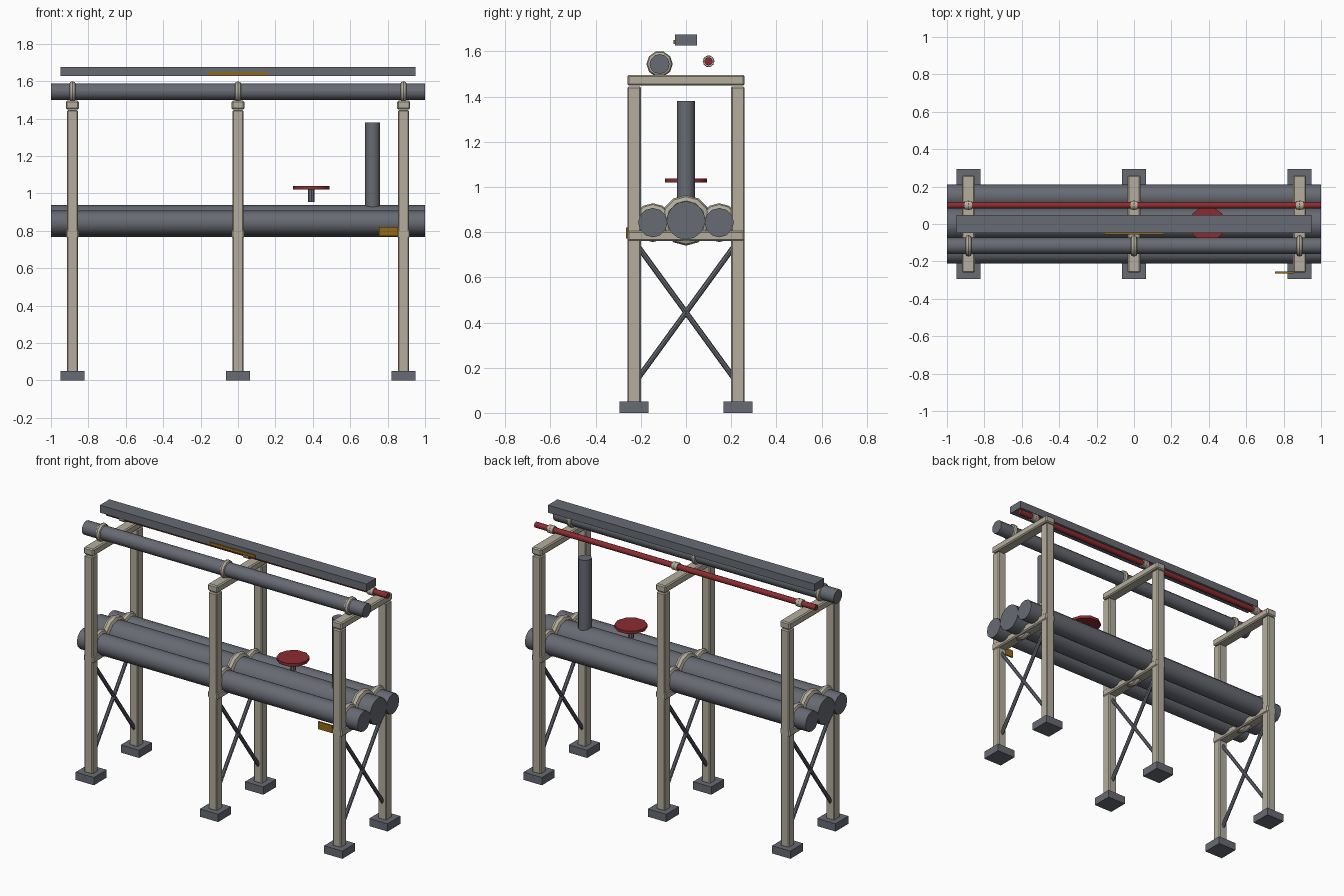
import bpy, bmesh, math
from mathutils import Vector, Matrix

if "Cube" in bpy.data.objects:
    bpy.data.objects.remove(bpy.data.objects["Cube"])


def material(name, rgb):
    m = bpy.data.materials.new(name)
    m.diffuse_color = (*rgb, 1)
    m.use_nodes = True
    m.node_tree.nodes["Principled BSDF"].inputs["Base Color"].default_value = m.diffuse_color
    return m


STEEL = material("dark_steel", (0.135, 0.145, 0.17))
CREAM = material("cream_paint", (0.46, 0.42, 0.34))
RED = material("red_paint", (0.26, 0.025, 0.03))
AMBER = material("amber_label", (0.3, 0.14, 0.008))


def finish(name, bm, mat, smooth=False):
    bmesh.ops.recalc_face_normals(bm, faces=bm.faces)
    me = bpy.data.meshes.new(name)
    bm.to_mesh(me)
    bm.free()
    me.materials.append(mat)
    ob = bpy.data.objects.new(name, me)
    bpy.context.collection.objects.link(ob)
    if smooth:
        bpy.ops.object.select_all(action='DESELECT')
        ob.select_set(True)
        bpy.context.view_layer.objects.active = ob
        bpy.ops.object.shade_smooth_by_angle(angle=math.radians(40))
    return ob


def box(name, centre, size, mat, bevel=0):
    bm = bmesh.new()
    bmesh.ops.create_cube(bm, size=1)
    bmesh.ops.scale(bm, vec=size, verts=bm.verts)
    bmesh.ops.translate(bm, vec=centre, verts=bm.verts)
    ob = finish(name, bm, mat)
    if bevel:
        mod = ob.modifiers.new("bevel", 'BEVEL')
        mod.width, mod.segments = bevel, 1
    return ob


def rod(name, a, b, r, mat, sides=12, smooth=True, spin=0):
    a, b = Vector(a), Vector(b)
    bm = bmesh.new()
    rot = (b - a).to_track_quat('Z', 'Y').to_matrix().to_4x4()
    bmesh.ops.create_cone(bm, cap_ends=True, segments=sides, radius1=r, radius2=r,
                          depth=(b - a).length,
                          matrix=Matrix.Translation((a + b) / 2) @ rot @ Matrix.Rotation(spin, 4, 'Z'))
    return finish(name, bm, mat, smooth)


def collar(name, x, y, z, major, minor, sides=12, tube=8):
    # ring around the x axis
    bm = bmesh.new()
    rings = []
    for i in range(sides):
        a = 2 * math.pi * i / sides
        ring = []
        for j in range(tube):
            t = 2 * math.pi * j / tube
            r = major + minor * math.cos(t)
            ring.append(bm.verts.new((x + minor * math.sin(t), y + r * math.cos(a), z + r * math.sin(a))))
        rings.append(ring)
    for i in range(sides):
        p, q = rings[i], rings[(i + 1) % sides]
        for j in range(tube):
            k = (j + 1) % tube
            bm.faces.new((p[j], q[j], q[k], p[k]))
    return finish(name, bm, CREAM, True)


# Long pipes: name, y, z, radius, colour, collar major, collar minor, sides
PIPES = [
    ("main_pipe", 0, 0.852, 0.085, STEEL, 0.087, 0.025, 14, 12),
    ("front_side_pipe", -0.147, 0.842, 0.065, STEEL, 0.065, 0.021, 12, 12),
    ("rear_side_pipe", 0.147, 0.842, 0.065, STEEL, 0.065, 0.021, 12, 12),
    ("upper_pipe", -0.117, 1.544, 0.044, STEEL, 0.040, 0.018, 12, 10),
    ("red_pipe", 0.1, 1.556, 0.018, RED, 0.008, 0.018, 10, 10),
]
FRAMES = {"left": -0.885, "middle": 0, "right": 0.885}

for name, y, z, r, mat, major, minor, sides, csides in PIPES:
    rod(name, (-1, y, z), (1, y, z), r, mat, sides)
    for side, x in FRAMES.items():
        # small collars are a little larger than the thin pipe
        collar(f"{side}_{name}_collar", x, y, z, max(major, 0.0125) if r > 0.02 else 0.013,
               minor if r > 0.02 else 0.013, csides)
        if r < 0.02:
            rod(f"{side}_red_pipe_sleeve", (x - 0.02, y, z), (x + 0.02, y, z), 0.025, CREAM, 10)

# Support frames
for side, x in FRAMES.items():
    for end, s in (("front", -1), ("rear", 1)):
        box(f"{side}_{end}_post", (x, s * 0.23, 0.745), (0.06, 0.06, 1.4), CREAM, 0.006)
        box(f"{side}_{end}_foot", (x, s * 0.23, 0.025), (0.13, 0.13, 0.05), STEEL)
        rod(f"{side}_{end}_brace", (x, s * 0.222, 0.14), (x, -s * 0.222, 0.75), 0.012, STEEL, 8)
    box(f"{side}_lower_beam", (x, 0, 0.783), (0.07, 0.52, 0.046), CREAM, 0.007)
    box(f"{side}_upper_beam", (x, 0, 1.472), (0.07, 0.52, 0.046), CREAM, 0.007)

# Cable tray and labels
box("cable_tray", (0, 0, 1.651), (1.9, 0.097, 0.048), STEEL)
box("tray_label", (0, -0.051, 1.641), (0.32, 0.01, 0.018), AMBER)
box("pipe_label", (0.805, -0.26, 0.796), (0.1, 0.01, 0.048), AMBER)

# Vent stack and valve wheel
rod("vent_stack", (0.72, 0, 0.9), (0.72, 0, 1.38), 0.04, STEEL, 12)
rod("valve_stem", (0.392, 0, 0.953), (0.392, 0, 1.03), 0.017, STEEL, 8)
rod("valve_wheel", (0.392, 0, 1.02), (0.392, 0, 1.038), 0.097, RED, 10, True, math.pi / 2)
